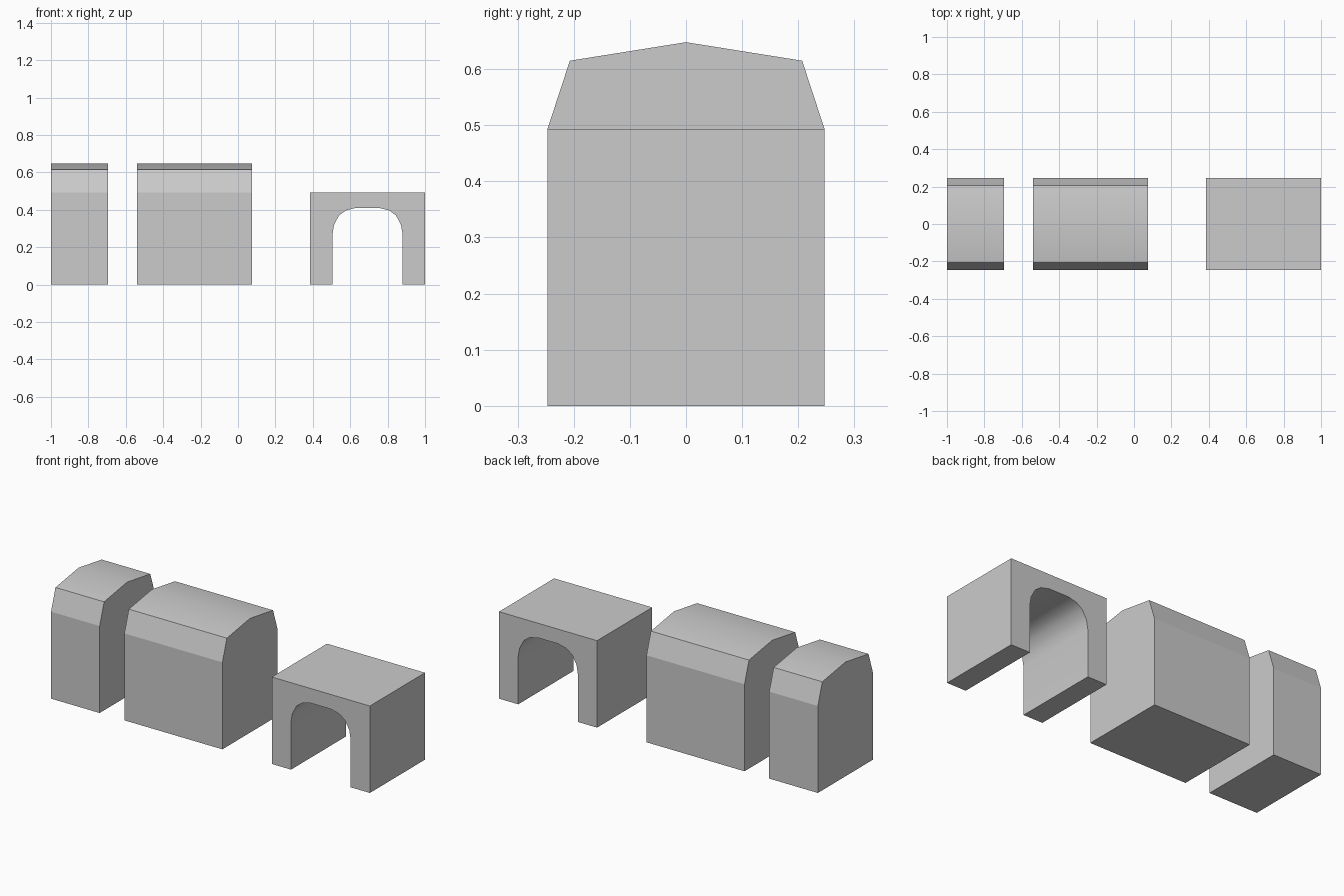
import bpy, bmesh

if "Cube" in bpy.data.objects:
    bpy.data.objects.remove(bpy.data.objects["Cube"])

HALF_DEPTH = 0.247
WALL_TOP = 0.493


def extrude_profile(name, points, offset, smooth_sides):
    """Extrude a closed 3D profile; smooth only the sides starting at the listed profile indices."""
    bm = bmesh.new()
    start = [bm.verts.new(p) for p in points]
    end = [bm.verts.new([a + b for a, b in zip(p, offset)]) for p in points]
    bm.faces.new(start)
    bm.faces.new(end[::-1])
    n = len(points)
    for i in range(n):
        j = (i + 1) % n
        face = bm.faces.new((start[i], end[i], end[j], start[j]))
        face.smooth = i in smooth_sides
    bmesh.ops.recalc_face_normals(bm, faces=bm.faces)
    mesh = bpy.data.meshes.new(name)
    bm.to_mesh(mesh)
    bm.free()
    obj = bpy.data.objects.new(name, mesh)
    bpy.context.collection.objects.link(obj)
    return obj


# Solid blocks with a faceted roof and a softly shaded ridge
def roofed_block(name, x0, x1):
    right = [(HALF_DEPTH, 0), (HALF_DEPTH, WALL_TOP), (0.207, 0.615)]
    left = [(-y, z) for y, z in reversed(right)]
    profile = [(x0, y, z) for y, z in right + [(0, 0.648)] + left]
    return extrude_profile(name, profile, (x1 - x0, 0, 0), {2, 3})


roofed_block("narrow_roofed_block", -1.0, -0.695)
roofed_block("wide_roofed_block", -0.54, 0.075)

# Flat-topped block with a rounded arch passage
cx, half_width = 0.6925, 0.3075
half_arch = [(0.187, 0), (0.187, 0.27), (0.179, 0.32), (0.152, 0.37),
             (0.115, 0.397), (0.063, 0.41)]
opening = half_arch + [(-x, z) for x, z in reversed(half_arch)]
outer = [(-half_width, 0), (-half_width, WALL_TOP),
         (half_width, WALL_TOP), (half_width, 0)]
profile = [(cx + x, -HALF_DEPTH, z) for x, z in opening + outer]
extrude_profile("arch_block", profile, (0, 2 * HALF_DEPTH, 0),
                set(range(len(opening) - 1)))
